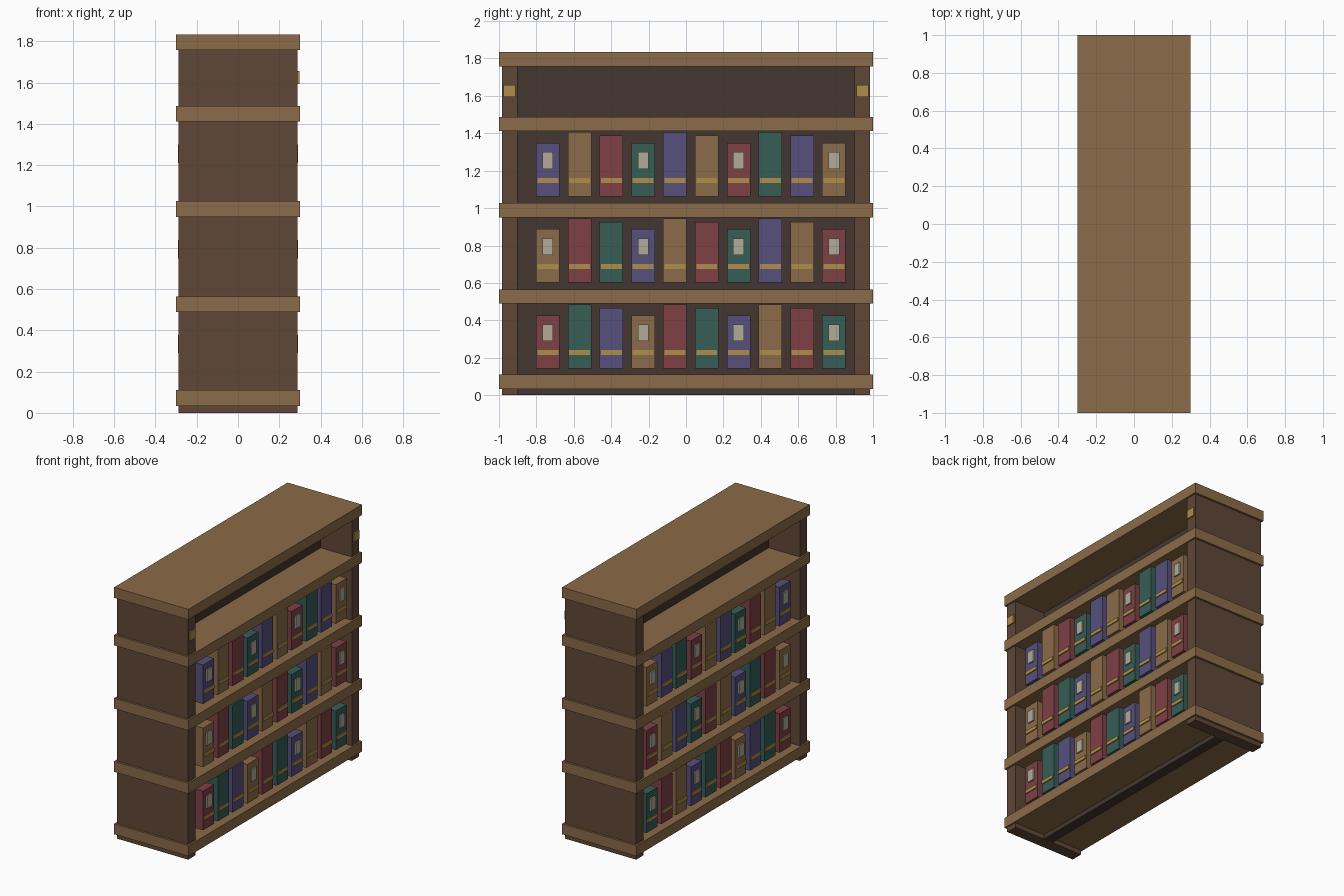
import bpy

if "Cube" in bpy.data.objects:
    bpy.data.objects.remove(bpy.data.objects["Cube"])


def linear(c):
    c /= 255
    return c / 12.92 if c <= 0.04045 else ((c + 0.055) / 1.055) ** 2.4


def material(name, r, g, b):
    m = bpy.data.materials.new(name)
    m.diffuse_color = (linear(r), linear(g), linear(b), 1)
    m.use_nodes = True
    m.node_tree.nodes["Principled BSDF"].inputs["Base Color"].default_value = m.diffuse_color
    return m


oak = material("light_wood", 139, 107, 72)
walnut = material("brown_wood", 96, 71, 54)
dark = material("dark_wood", 68, 54, 48)
red = material("book_red", 126, 64, 69)
green = material("book_green", 55, 93, 86)
blue = material("book_blue", 86, 80, 124)
gold = material("brass", 175, 142, 74)
paper = material("label_paper", 177, 171, 153)


def box(name, mat, x, y, z):
    """Box from (min, max) ranges on each axis."""
    verts = [(a, b, c) for a in x for b in y for c in z]
    faces = [(0, 1, 3, 2), (4, 6, 7, 5), (0, 4, 5, 1),
             (2, 3, 7, 6), (0, 2, 6, 4), (1, 5, 7, 3)]
    mesh = bpy.data.meshes.new(name)
    mesh.from_pydata(verts, [], faces)
    mesh.materials.append(mat)
    ob = bpy.data.objects.new(name, mesh)
    bpy.context.collection.objects.link(ob)
    return ob


def around(center, width):
    return (center - width / 2, center + width / 2)


# Carcass: shelf boards, end panels and central divider
for z in (0.072, 0.527, 0.988, 1.449, 1.796):
    box("shelf_board", oak, (-0.3, 0.3), (-1, 1), around(z, 0.076))
for s in (-1, 1):
    box("end_panel", walnut, (-0.288, 0.288),
        sorted((s * 0.9, s * 0.985)), (0, 1.79))
    # Brass plates on one long side only
    box("brass_plate", gold, (0.28, 0.297), around(s * 0.943, 0.064), (1.593, 1.657))
box("divider", dark, (-0.037, 0.037), (-0.9, 0.9), (0, 1.79))

# Books: three rows on both long sides, colours shifted by row
covers = (red, green, blue, oak)
heights = (0.285, 0.343, 0.324)
for row, z in enumerate((0.142, 0.602, 1.063)):
    for i in range(10):
        y = -0.739 + 0.17 * i
        for s in (-1, 1):
            def span(a, b):
                return sorted((s * a, s * b))
            box("book", covers[(i - row) % 4], span(0.06, 0.28),
                around(y, 0.126), (z, z + heights[i % 3]))
            box("book_band", gold, span(0.279, 0.287),
                around(y, 0.112), (z + 0.072, z + 0.098))
            if i % 3 == 0:
                box("book_label", paper, span(0.279, 0.29),
                    around(y, 0.057), (z + 0.147, z + 0.236))
